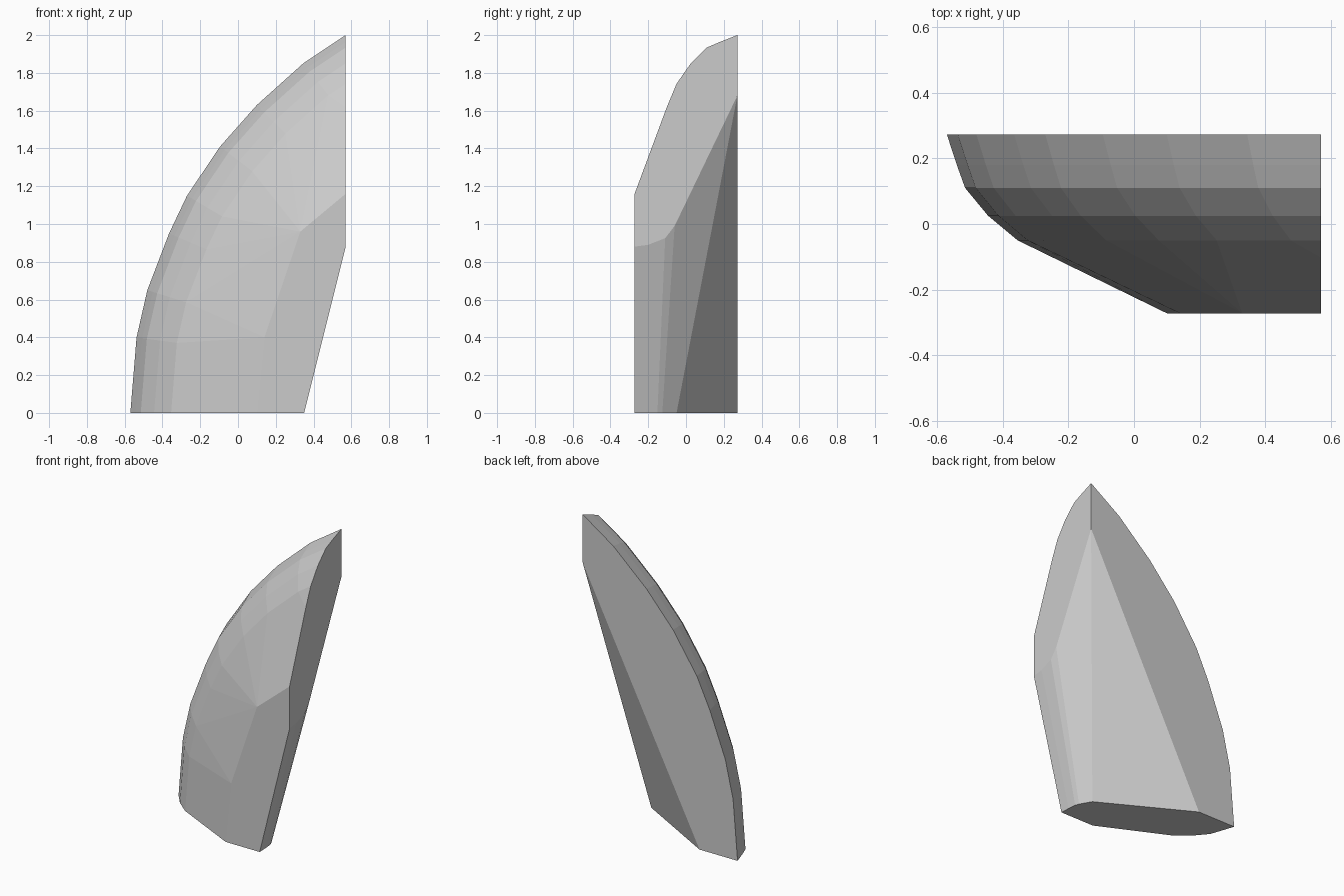
import bpy, bmesh
from mathutils import Vector

if "Cube" in bpy.data.objects:
    bpy.data.objects.remove(bpy.data.objects["Cube"])

BACK, FRONT, RIGHT = 0.272, -0.272, 0.57

# Outer rim on the back plane (x, z), run on past the later cuts at both ends
rim = [(-0.585, -0.3), (-0.57, 0), (-0.537, 0.4), (-0.48, 0.65), (-0.365, 0.95),
       (-0.27, 1.15), (-0.095, 1.41), (0.10, 1.63), (0.345, 1.85), (RIGHT, 2.0),
       (0.87, 2.16)]
# Rounded cross-section: (inward distance from the rim, y)
section = [(0, BACK), (0.03, 0.18), (0.055, 0.11), (0.125, 0.025), (0.215, -0.05)]
# Edge of the flat front (x, z)
front_edge = [(0.09, -0.3), (0.10, 0), (0.14, 0.4), (0.33, 0.96), (RIGHT, 1.16), (0.87, 1.41)]

bm = bmesh.new()
for i, (x, z) in enumerate(rim):
    a, b = rim[max(i - 1, 0)], rim[min(i + 1, len(rim) - 1)]
    t = Vector((b[0] - a[0], b[1] - a[1])).normalized()
    for d, y in section:
        bm.verts.new((x + t.y * d, y, z - t.x * d))
for x, z in front_edge:
    bm.verts.new((x, FRONT, z))
for y in (FRONT, BACK):
    bm.verts.new((0.95, y, -0.3))


def rehull():
    """Wrap the current points in a closed convex skin."""
    for e in list(bm.edges):
        bm.edges.remove(e)
    res = bmesh.ops.convex_hull(bm, input=list(bm.verts))
    loose = [v for v in bm.verts if not v.link_faces]
    bmesh.ops.delete(bm, geom=loose, context='VERTS')


def cut(p, n):
    """Slice off everything on the side the normal points to."""
    bmesh.ops.bisect_plane(bm, geom=bm.verts[:] + bm.edges[:] + bm.faces[:], dist=1e-5,
                           plane_co=p, plane_no=n, clear_outer=True)
    rehull()


rehull()
cut((0, 0, 0), (0, 0, -1))          # flat base
cut((RIGHT, 0, 0), (1, 0, 0))       # flat right side

# Sloping underside: matching points on the base and on the right side
base = [Vector(p) for p in ((0.35, FRONT, 0), (0.347, -0.2, 0), (0.335, -0.13, 0),
                            (0.29, -0.05, 0), (-0.29, BACK, 0))]
side = [Vector((RIGHT, y, z)) for y, z in ((FRONT, 0.88), (-0.2, 0.89), (-0.11, 0.925),
                                           (-0.06, 0.99), (BACK, 1.68))]
inside = Vector((-0.3, 0.0, 0.8))
planes = [(base[i], side[i], side[i + 1]) for i in range(4)]
planes.append((base[3], base[4], side[4]))
for a, b, c in planes:
    n = (b - a).cross(c - a).normalized()
    if n.dot(inside - a) > 0:
        n = -n
    cut(a, n)

# Clean flat faces
bmesh.ops.remove_doubles(bm, verts=bm.verts[:], dist=0.002)
bmesh.ops.dissolve_limit(bm, angle_limit=0.015, verts=bm.verts[:], edges=bm.edges[:])
bmesh.ops.recalc_face_normals(bm, faces=bm.faces[:])

mesh = bpy.data.meshes.new("curved_shard")
bm.to_mesh(mesh)
bm.free()
grey = bpy.data.materials.new("light grey")
grey.diffuse_color = (0.6, 0.6, 0.6, 1)
grey.use_nodes = True
grey.node_tree.nodes["Principled BSDF"].inputs["Base Color"].default_value = grey.diffuse_color
mesh.materials.append(grey)
shard = bpy.data.objects.new("curved_shard", mesh)
bpy.context.collection.objects.link(shard)
